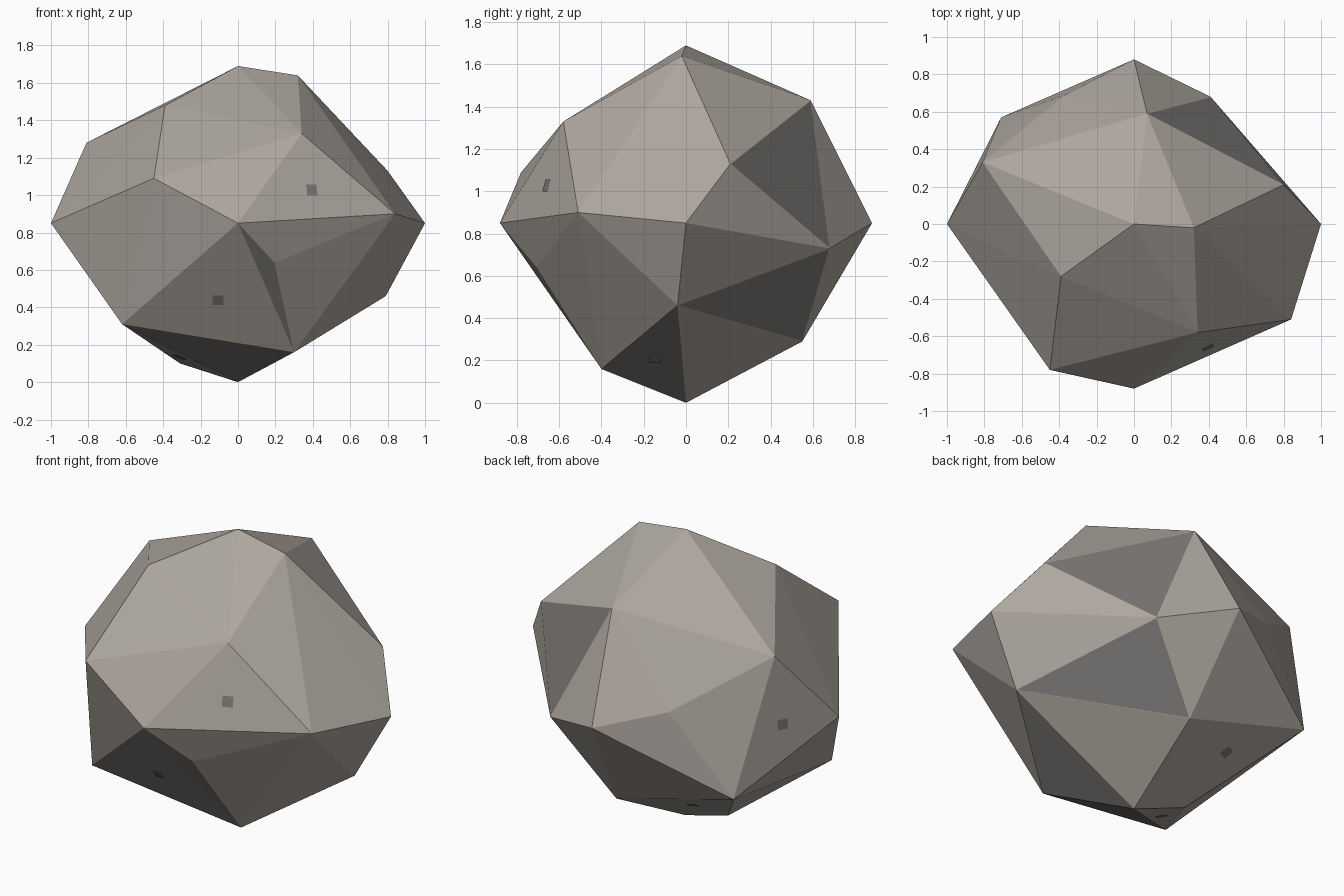
import bpy, bmesh
from mathutils import Vector

cube = bpy.data.objects.get("Cube")
if cube:
    bpy.data.objects.remove(cube, do_unlink=True)


def material(name, rgb):
    mat = bpy.data.materials.new(name)
    mat.use_nodes = True
    color = (*rgb, 1.0)
    mat.diffuse_color = color
    mat.node_tree.nodes["Principled BSDF"].inputs["Base Color"].default_value = color
    return mat


stone = material("warm grey stone", (.42, .385, .345))
shadow = material("dark grey stone", (.2, .19, .18))

# Corner points of the rock, named by where they sit
corners = {
    "top": (0, 0, 1.69), "base": (0, 0, 0),
    "front": (0, -.88, .85), "back": (0, .88, .85),
    "right_tip": (-1, 0, .85), "left_tip": (1, 0, .85),
    "crown_left": (.32, -.02, 1.64), "crown_right": (-.39, -.28, 1.48),
    "brow_left": (.34, -.58, 1.33), "brow_right": (-.45, -.78, 1.09),
    "crown_back": (.07, .59, 1.43), "shoulder_right": (-.81, .33, 1.28),
    "shoulder_left": (.8, .21, 1.13), "side_front": (.84, -.51, .9),
    "side_back": (.41, .68, .73), "back_bulge": (-.37, .69, .97),
    "low_left": (.79, -.04, .46), "low_front": (.3, -.4, .16),
    "low_right": (-.62, -.475, .31), "low_back": (.07, .55, .29),
    "low_corner": (-.71, .57, .5), "under_right": (-.31, .05, .1),
    "chin": (.2, -.705, .64),
}

# Faceted rock body: hull around the corners
bm = bmesh.new()
verts = {name: bm.verts.new(co) for name, co in corners.items()}
hull = bmesh.ops.convex_hull(bm, input=list(bm.verts))
bmesh.ops.recalc_face_normals(bm, faces=list(bm.faces))

# Dark facets; the first three have a narrow pale rim
rimmed = [("shoulder_left", "crown_back", "side_back"),
          ("low_left", "side_back", "low_back"),
          ("front", "chin", "low_front")]
plain = [("low_front", "low_left", "base"),
         ("low_right", "low_front", "base")]


def find_faces(triples):
    found = [bm.faces.get([verts[n] for n in t]) for t in triples]
    return [f for f in found if f]


rim_faces = find_faces(rimmed)
dark_faces = rim_faces + find_faces(plain)
bmesh.ops.inset_individual(bm, faces=rim_faces, thickness=.005, depth=0)
for face in dark_faces:
    face.material_index = 1


def finish(name, mesh_bm, mats):
    mesh = bpy.data.meshes.new(name)
    mesh_bm.to_mesh(mesh)
    mesh_bm.free()
    for mat in mats:
        mesh.materials.append(mat)
    obj = bpy.data.objects.new(name, mesh)
    bpy.context.collection.objects.link(obj)
    return obj


finish("rock_body", bm, [stone, shadow])

# Small dark plates at the centres of some facets
plated = [("front", "brow_left", "side_front"),
          ("front", "low_right", "low_front"),
          ("low_right", "under_right", "base"),
          ("low_left", "side_back", "low_back"),
          ("low_front", "low_left", "base"),
          ("right_tip", "shoulder_right", "low_corner"),
          ("low_back", "low_corner", "under_right")]
middle = Vector((0, 0, .85))
for number, triple in enumerate(plated, 1):
    a, b, c = (Vector(corners[n]) for n in triple)
    centre = (a + b + c) / 3
    normal = (b - a).cross(c - a).normalized()
    if normal.dot(centre - middle) < 0:
        normal.negate()
    across = Vector((0, 0, 1)).cross(normal).normalized() * .03
    up = normal.cross(across)
    centre += normal * .004
    plate = bmesh.new()
    plate.faces.new([plate.verts.new(centre + across * i + up * j)
                     for i, j in ((-1, -1), (1, -1), (1, 1), (-1, 1))])
    finish(f"facet_plate_{number}", plate, [shadow])
